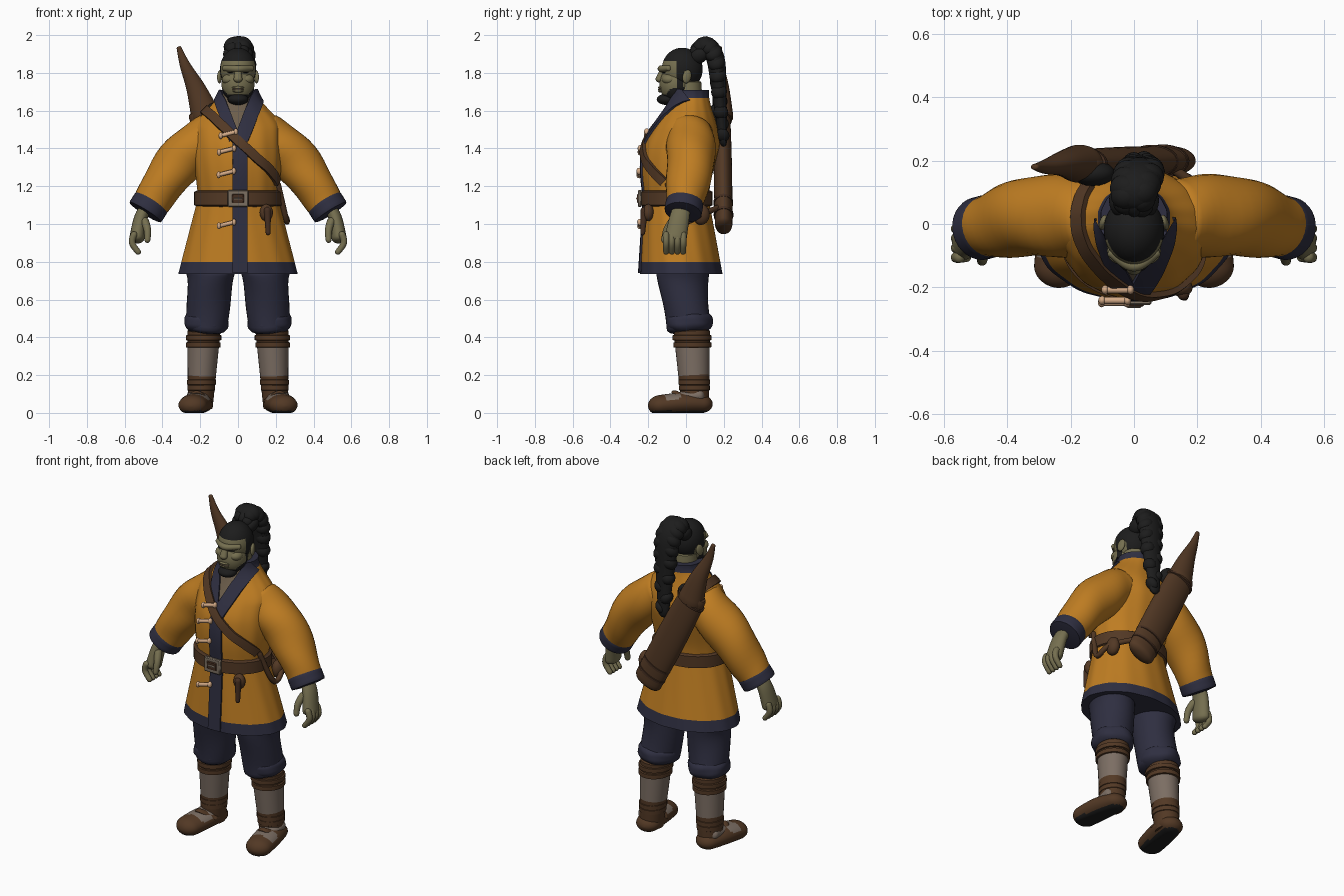
import bpy, bmesh
from math import sin, cos, pi, radians, sqrt
from mathutils import Vector, Matrix, Euler
from mathutils.bvhtree import BVHTree

if "Cube" in bpy.data.objects:
    bpy.data.objects.remove(bpy.data.objects["Cube"])

def material(name, *rgb):
    m = bpy.data.materials.new(name)
    m.use_nodes = True
    m.diffuse_color = (*rgb, 1)
    m.node_tree.nodes["Principled BSDF"].inputs["Base Color"].default_value = (*rgb, 1)
    return m

ORANGE = material("orange cloth", .52, .205, .016)
NAVY = material("navy cloth", .028, .028, .052)
BROWN = material("brown leather", .085, .04, .018)
DARK = material("dark leather", .06, .028, .015)
SKIN = material("olive skin", .18, .16, .08)
HAIR = material("black hair", .012, .012, .012)
LINEN = material("grey linen", .2, .155, .125)
SHIRT = material("undershirt", .15, .11, .07)
BONE = material("bone", .65, .4, .24)
METAL = material("buckle metal", .2, .16, .12)
X, Y, Z = Vector((1, 0, 0)), Vector((0, 1, 0)), Vector((0, 0, 1))

def finish(name, bm, mats, paint=None):
    bmesh.ops.recalc_face_normals(bm, faces=bm.faces)
    mesh = bpy.data.meshes.new(name)
    bm.to_mesh(mesh)
    bm.free()
    for m in mats:
        mesh.materials.append(m)
    for polygon in mesh.polygons if paint else ():
        polygon.material_index = paint(polygon.center)
    mesh.shade_smooth()
    mesh.set_sharp_from_angle(angle=radians(45))
    ob = bpy.data.objects.new(name, mesh)
    bpy.context.collection.objects.link(ob)
    return ob

def skin(name, rings, mats, paint=None, mirror=1, sides=32, fold=0, pleats=2, swirl=0):
    """Join elliptical rings, each a centre and two half-axis vectors."""
    bm = bmesh.new()
    loops = []
    for row, (centre, u, v) in enumerate(rings):
        loop = []
        for k in range(sides):
            a = 2 * pi * k / sides
            p = centre + (u * cos(a) + v * sin(a)) * (1 + fold * sin(pleats * a + swirl * row))
            loop.append(bm.verts.new((mirror * p.x, p.y, max(p.z, 0))))
        loops.append(loop)
    for low, high in zip(loops, loops[1:]):
        for k in range(sides):
            bm.faces.new((low[k - 1], low[k], high[k], high[k - 1]))
    bm.faces.new(loops[0])
    bm.faces.new(loops[-1])
    return finish(name, bm, mats, paint)

def along(points, t):
    """Point at t in 0..1 on a smooth curve through the points."""
    P = [Vector(p) for p in points]
    x = min(max(t, 0), 1) * (len(P) - 1)
    i = min(int(x), len(P) - 2)
    f, b, c = x - i, P[i], P[i + 1]
    a = P[i - 1] if i else b * 2 - c
    d = P[i + 2] if i + 2 < len(P) else c * 2 - b
    return (b * 2 + (c - a) * f + (a * 2 - b * 5 + c * 4 - d) * f ** 2 + (b * 3 - a - c * 3 + d) * f ** 3) / 2

def direction(points, t):
    return (along(points, t + .01) - along(points, t - .01)).normalized()

def tube(name, points, start, end, *mats, side=X, squash=1, bulge=0, blunt=.5, steps=24, **look):
    """Tapered round-ended tube; start and end are radii along the side axis."""
    rings = []
    for i in range(steps + 1):
        t = (1 - cos(pi * i / steps)) / 2
        centre, tangent = along(points, t), direction(points, t)
        r = start + (end - start) * t + bulge * sin(pi * t)
        gap = min((centre - Vector(points[k])).length for k in (0, -1)) / (r * blunt)
        r *= max(sqrt(1 - max(1 - gap, 0) ** 2), .1)
        u = (side - tangent * side.dot(tangent)).normalized()
        rings.append((centre, u * r, tangent.cross(u) * r * squash))
    return skin(name, rings, mats, **look)

def wrap(name, centre, radius, half, mat, axis=Z, **look):
    c = Vector(centre)
    return tube(name, [c - axis * half, c + axis * half], radius, radius, mat, blunt=.1, steps=10, **look)

def blob(name, loc, size, *mats, rot=(0, 0, 0), paint=None, detail=20):
    bm = bmesh.new()
    place = Matrix.LocRotScale(Vector(loc), Euler(rot), Vector(size))
    bmesh.ops.create_uvsphere(bm, u_segments=detail, v_segments=detail, radius=1, matrix=place)
    finish(name, bm, mats, paint)

def box(name, loc, size, mat):
    bm = bmesh.new()
    bmesh.ops.create_cube(bm, size=1, matrix=Matrix.LocRotScale(Vector(loc), None, Vector(size)))
    finish(name, bm, [mat]).modifiers.new("bevel", "BEVEL").width = .005

def ease(z, low, high):
    t = min(max((z - low) / (high - low), 0), 1)
    return t * t * (3 - 2 * t)

# Jacket body: flared skirt, narrow waist, full chest and sloping shoulders
def jacket_ring(z):
    flare, chest = max(0, 1.14 - z), ease(z, 1.1, 1.4)
    width = .21 + flare * .26 + chest * .025 - ease(z, 1.5, 1.7) * .13
    depth = .17 + flare * .12 + chest * .03 - ease(z, 1.4, 1.7) * .1
    return Y * (flare * .06 + ease(z, 1.2, 1.7) * .07 - .05) + Z * z, X * width, Y * depth

def jacket_paint(c):
    if c.z < .8 or c.z > 1.665 and c.y > -.05:
        return 1
    return 2 if c.y < 0 and abs(c.x) < (c.z - 1.47) * .4 else 0

rows = 90
shells = [skin("jacket", [jacket_ring(.735 + i / rows * .975) for i in range(rows + 1)],
               [ORANGE, NAVY, SHIRT], jacket_paint, sides=128, fold=.006, pleats=14, swirl=.05)]

for m, tag in ((1, "left_"), (-1, "right_")):
    # Sleeve and cuff
    arm = [(.1, .02, 1.5), (.31, .025, 1.33), (.49, -.015, 1.065)]
    shells.append(tube(tag + "sleeve", arm, .12, .09, ORANGE, side=Y, squash=.98, bulge=.022, blunt=.3,
                       mirror=m, fold=.025, swirl=.9))
    wrap(tag + "cuff", along(arm, .955), .1, .04, NAVY, direction(arm, .9), side=Y, mirror=m)
    # Hand
    tube(tag + "palm", [(.48, -.02, 1.1), (.515, -.035, 1.03), (.54, -.06, .9)], .045, .06, SKIN,
         side=Y, squash=.68, mirror=m)
    for i in range(4):
        y = i * .03 - .105
        tube(tag + "finger", [(.545, y, .96), (.56, y, .9), (.52, y, .84)], .019, .015, SKIN,
             side=Y, blunt=1, mirror=m, sides=12)
    tube(tag + "thumb", [(.5, -.06, 1.03), (.48, -.1, .97), (.48, -.12, .9)], .024, .015, SKIN,
         side=Y, blunt=1, mirror=m, sides=12)
    # Trouser leg gathered in a puff below the knee
    tube(tag + "trouser", [(.145, -.02, .78), (.15, -.01, .65), (.17, .02, .42)], .137, .108, NAVY,
         squash=1.07, bulge=-.005, blunt=.3, mirror=m, fold=.025, swirl=.5)
    tube(tag + "trouser_puff", [(.165, .015, .55), (.172, .02, .41)], .115, .117, NAVY, squash=1.05,
         blunt=.5, mirror=m, fold=.03, pleats=5, swirl=.3)
    # Linen lower leg with leather at knee and ankle
    shin = [(.18, .03, .44), (.2, .05, .02)]
    tube(tag + "lower_leg", shin, .088, .065, LINEN, BROWN, squash=1.1, blunt=.1, mirror=m, steps=40,
         paint=lambda c: int(c.z < .2 or c.z > .35))
    for t, r in ((.1, .094), (.19, .092), (.58, .074), (.66, .076), (.73, .074)):
        wrap(tag + "leg_wrap", along(shin, t), r, .021, BROWN, squash=1.1, mirror=m)
    # Shoe with a dark sole, open instep and strap
    tube(tag + "shoe", [(.19, .14, .045), (.22, -.02, .05), (.25, -.2, .035)], .06, .07, BROWN, HAIR, LINEN,
         squash=.7, bulge=.015, blunt=.8, steps=40, mirror=m,
         paint=lambda c: 1 if c.z < .012 else 2 if c.z > .07 and abs(c.y + .07) < .04 else 0)
    tube(tag + "instep", [(.2, .1, .1), (.22, -.08, .06)], .07, .05, LINEN, squash=.7, mirror=m)
    tube(tag + "shoe_strap", [(.28, 0, .06), (.22, -.06, .11), (.14, 0, .06)], .018, .018, BROWN,
         side=Y, squash=.5, mirror=m)

# Cloth surface lookup for pieces that lie on the jacket
verts, polys = [], []
for ob in shells:
    polys += [[i + len(verts) for i in p.vertices] for p in ob.data.polygons]
    verts += [v.co.copy() for v in ob.data.vertices]
cloth = BVHTree.FromPolygons(verts, polys)

def on_cloth(p):
    out = (p - Z * min(p.z, 1.35)).normalized()
    hit, normal, _, _ = cloth.ray_cast(p + out * .1, -out)
    return (hit, normal) if hit else (p, out)

def band(name, points, width, mat, thick, steps=40):
    """Flat strip laid along the cloth."""
    bm = bmesh.new()
    strips = []
    for i in range(steps + 1):
        centre, normal = on_cloth(along(points, i / steps))
        across = normal.cross(direction(points, i / steps)).normalized() * width
        spots = [on_cloth(centre + across * (k / 4 - .5))[0] for k in range(5)]
        strips.append([bm.verts.new(q - normal * .01) for q in spots]
                      + [bm.verts.new(q + normal * thick) for q in reversed(spots)])
    for a, b in zip(strips, strips[1:]):
        for k in range(len(a)):
            bm.faces.new((a[k - 1], a[k], b[k], b[k - 1]))
    finish(name, bm, [mat])

# Lapels, front edge and diagonal strap
for s, tag in ((-1, "right_lapel"), (1, "left_lapel")):
    band(tag, [(s * .11, 0, 1.69), (s * .06, -.15, 1.56), (s * .015, -.2, 1.44)], .07 + s * .008, NAVY, .01 + s * .002)
band("front_edge", [(.01, -.2, 1.47), (.01, -.2, 1.1), (.01, -.24, .74)], .08, NAVY, .01)
band("chest_strap", [(-.16, .13, 1.58), (-.165, -.06, 1.6), (0, -.22, 1.44), (.21, -.12, 1.22)], .05, BROWN, .018)

# Toggles
for z in (1.5, 1.39, 1.27, 1):
    spot = on_cloth(Vector((-.06, -.22, z)))[0] - Y * .02
    ends = [spot - X * .04 - Z * .01, spot + X * .04 + Z * .01]
    tube("toggle", ends, .011, .011, BONE, side=Z, sides=12)
    for end in ends:
        blob("toggle_end", end, (.012, .015, .018), BONE, detail=10)

# Belt, buckle and hanging gear
for name, z, half, r, mat in (("wide_belt", 1.135, .06, .232, BROWN), ("upper_belt", 1.175, .016, .236, DARK),
                              ("lower_belt", 1.1, .016, .236, DARK)):
    wrap(name, (0, -.05, z), r, half, mat, squash=.82, sides=64)
box("buckle_frame", (0, -.245, 1.135), (.11, .02, .09), METAL)
box("buckle_centre", (0, -.255, 1.135), (.065, .01, .05), DARK)
box("buckle_prong", (0, -.26, 1.135), (.05, .01, .012), METAL)
blob("belt_pouch", (.15, -.2, 1.06), (.035, .03, .045), BROWN)
blob("hip_pouch", (.22, .08, 1.05), (.035, .045, .055), BROWN)
tube("knife", [(.155, -.22, 1.09), (.16, -.23, .94)], .02, .012, DARK, blunt=1)
tube("rope_loop", [(.21, -.1, 1.22), (.255, -.02, 1.02), (.24, .08, 1.05), (.09, .2, 1.1)], .015, .015, BROWN, side=Z)

# Bow case on the back, with bands, curved tip and shoulder padding
case = [(.13, .2, .97), (-.2, .19, 1.62)]
tube("bow_case", case, .045, .042, BROWN, side=Y, squash=1.9, bulge=.005)
tube("bow_tip", [(-.16, .19, 1.54), (-.22, .19, 1.71), (-.28, .18, 1.84), (-.315, .18, 1.94)], .065, .009, BROWN,
     side=Y, squash=1.3, bulge=-.007)
for t in (.12, .22, .9):
    wrap("case_band", along(case, t), .052, .012, DARK, direction(case, t), side=Y, squash=1.75)
blob("case_padding", (-.13, .16, 1.58), (.07, .04, .06), HAIR)

# Head, with hair, sideburns and beard coloured by rule
def head_paint(c):
    beard = c.z < 1.685 + max(0, abs(c.x) - .055) * 1.2 and c.y < -.02
    sideburn = abs(c.y + .03) < .018 and c.z > 1.7
    return int(beard or sideburn or c.z > 1.862 or c.y > -.045 and c.z > 1.81 or c.y > .025 and c.z > 1.73)

tube("neck", [(0, .01, 1.55), (0, .01, 1.76)], .085, .07, SKIN, blunt=.1)
blob("skull", (0, -.02, 1.82), (.095, .108, .113), SKIN, HAIR, paint=head_paint, detail=64)
blob("jaw", (0, -.055, 1.74), (.087, .085, .1), SKIN, HAIR, paint=head_paint, detail=64)
blob("beard", (0, -.1, 1.66), (.055, .055, .03), HAIR)
tube("brow", [(-.08, -.085, 1.825), (0, -.132, 1.822), (.08, -.085, 1.825)], .014, .014, SKIN, side=Z, bulge=.004)
tube("nose", [(0, -.12, 1.83), (0, -.148, 1.75)], .014, .026, SKIN, squash=.8, blunt=.8)
for name, z, size, mat in (("upper_lip", 1.722, .032, SKIN), ("mouth_line", 1.713, .03, SHIRT), ("lower_lip", 1.704, .03, SKIN)):
    blob(name, (0, -.134, z), (size, .014, .008), mat)
for s in (1, -1):
    blob("eye", (s * .04, -.118, 1.803), (.018, .01, .003), HAIR, rot=(0, 0, s * .4))
    blob("cheek", (s * .045, -.085, 1.765), (.04, .042, .03), SKIN)
    blob("ear", (s * .097, .005, 1.78), (.012, .024, .036), SKIN, rot=(-.25, 0, s * .3))

# Top knot and braided tail
tail = [(0, .05, 1.9), (0, .1, 1.95), (.015, .155, 1.88), (.02, .175, 1.7), (.015, .2, 1.41)]
tube("tail_core", tail, .05, .03, HAIR, squash=.65, bulge=.035, blunt=1)
locks = 20
for i in range(1, locks):
    t, s = i / locks, 1 if i % 2 else -1
    size = .05 - t * .015 + sin(pi * t) * .035
    blob("braid_lock", along(tail, t) + X * s * size * .42, (size * .68, size * .35 + .02, .04), HAIR, rot=(.3, s * .6, 0))
for s in (-1, 0, 1):
    blob("knot_lock", (s * .045, .07, 1.93 - abs(s) * .04), (.032, .05, .04), HAIR, rot=(.5, s * .4, 0))
